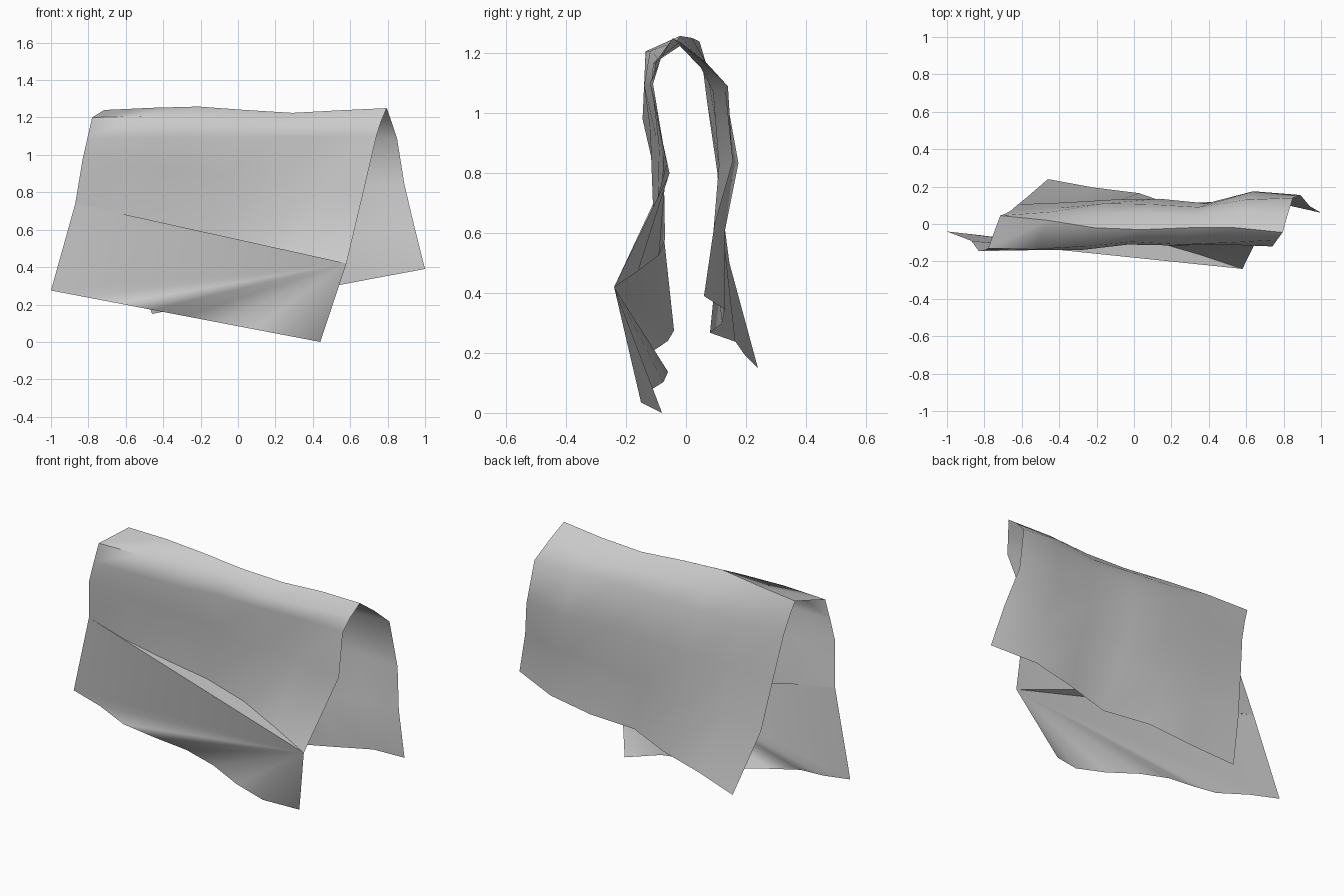
import bpy, bmesh, math

# Hanging cloth folded over a rail, as rows running from the front hem, over the top, to the back hem.
# Each row: left end (x, z), right end (x, z), ripple depth y at even steps, share of ridge sag
ROWS = [
    ((-1.00, 0.275), (0.44, 0.00), (-.04, -.06, -.11, -.09, -.06, -.075, -.13, -.15, -.08), 0),
    ((-0.87, 0.74), (0.58, 0.42), (-.09, -.11, -.095, -.07, -.09, -.16, -.24), 0),
    ((-0.83, 0.98), (0.67, 0.80), (-.145, -.12, -.10, -.09, -.075, -.065, -.055), 0),
    ((-0.805, 1.09), (0.74, 1.10), (-.14, -.14, -.14, -.11, -.115, -.11, -.12), 0),
    ((-0.78, 1.20), (0.765, 1.18), (-.13, -.135, -.12, -.095, -.11, -.10, -.085), 1),
    ((-0.715, 1.24), (0.795, 1.25), (.045, .02, -.02, -.03, -.02, -.02, -.045), 1),
    ((-0.69, 1.16), (0.82, 1.18), (.055, .065, .06, .06, .05, .07, .045), 1),
    ((-0.66, 1.04), (0.85, 1.09), (.07, .085, .11, .105, .09, .13, .14), 0),
    ((-0.62, 0.80), (0.89, 0.84), (.105, .115, .13, .135, .11, .175, .155), 0),
    ((-0.57, 0.50), (0.94, 0.63), (.145, .12, .13, .11, .09, .13, .095), 0),
    ((-0.46, 0.15), (1.00, 0.39), (.24, .195, .165, .08, .12, .13, .06), .5),
]
SAG = (0, .01, .015, -.005, -.022, -.01, 0)   # unevenness along the ridge

bm = bmesh.new()
grid = []
for (x0, z0), (x1, z1), ys, share in ROWS:
    row = []
    for i, y in enumerate(ys):
        t = i / (len(ys) - 1)
        dz = SAG[i] * share if share else 0
        row.append(bm.verts.new((x0 + (x1 - x0) * t, y, z0 + (z1 - z0) * t + dz)))
    grid.append(row)


def fan(pivot, pts):
    for a, b in zip(pts, pts[1:]):
        bm.faces.new((pivot, a, b))


# Front hem flap: taut folds fanning out from the lower right corner
hem, crease = grid[0], grid[1]
corner = crease[-1]
fan(corner, [crease[0]] + hem)
# Narrow ledge between the taut flap edge and the rippled crease
fan(corner, crease[-2::-1])

# Skin the remaining rows, facing outwards
for a, b in zip(grid[1:], grid[2:]):
    for i in range(len(a) - 1):
        bm.faces.new((a[i], a[i + 1], b[i + 1], b[i]))

mesh = bpy.data.meshes.new("draped_cloth")
bm.to_mesh(mesh)
bm.free()
cloth = bpy.data.objects.new("draped_cloth", mesh)
bpy.context.collection.objects.link(cloth)
bpy.context.view_layer.objects.active = cloth
cloth.select_set(True)
bpy.ops.object.shade_smooth_by_angle(angle=math.radians(65))
